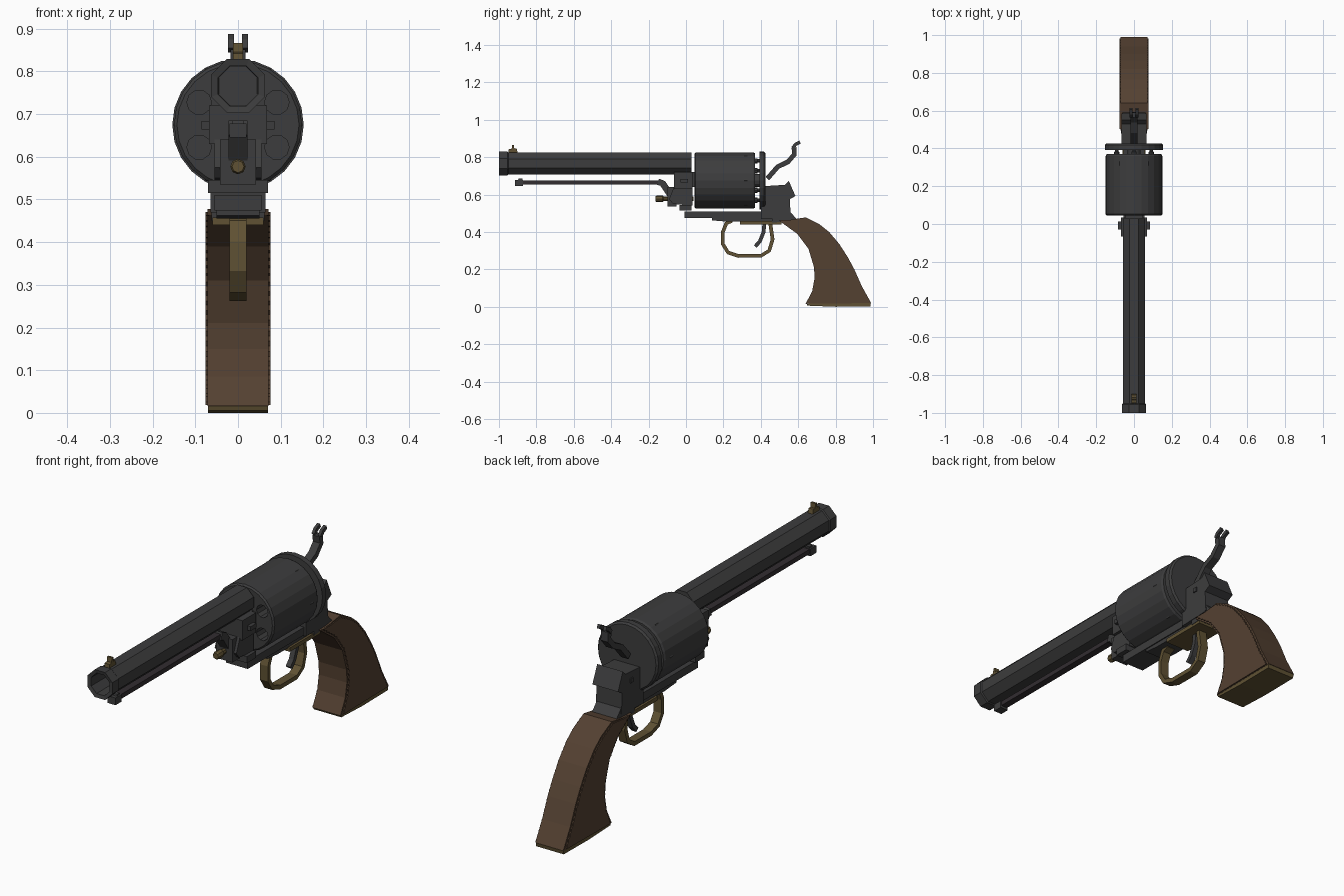
import bpy, bmesh, math
from mathutils import Vector

if "Cube" in bpy.data.objects:
    bpy.data.objects.remove(bpy.data.objects["Cube"])


def material(name, rgb):
    m = bpy.data.materials.new(name)
    m.diffuse_color = (*rgb, 1)
    m.use_nodes = True
    m.node_tree.nodes["Principled BSDF"].inputs["Base Color"].default_value = m.diffuse_color
    return m


STEEL = material("gunmetal", (0.046, 0.046, 0.047))
DARK = material("dark_steel", (0.032, 0.026, 0.030))
WOOD = material("walnut", (0.088, 0.052, 0.031))
BRASS = material("aged_brass", (0.115, 0.083, 0.033))


def finish(name, bm, mat):
    bmesh.ops.recalc_face_normals(bm, faces=bm.faces)
    me = bpy.data.meshes.new(name)
    bm.to_mesh(me)
    bm.free()
    me.materials.append(mat)
    ob = bpy.data.objects.new(name, me)
    bpy.context.collection.objects.link(ob)
    return ob


def slab(name, pts, half, mat, x=0.0):
    """Extrude a (y, z) profile sideways, centred on x."""
    bm = bmesh.new()
    f = bm.faces.new([bm.verts.new((x - half, y, z)) for y, z in pts])
    r = bmesh.ops.extrude_face_region(bm, geom=[f])
    vs = [g for g in r["geom"] if isinstance(g, bmesh.types.BMVert)]
    bmesh.ops.translate(bm, verts=vs, vec=(2 * half, 0, 0))
    return finish(name, bm, mat)


def box(name, half, y0, y1, z0, z1, mat, x=0.0):
    return slab(name, [(y0, z0), (y1, z0), (y1, z1), (y0, z1)], half, mat, x)


def lathe(name, prof, n, mat, x=0.0, z=0.0, turn=0.0):
    """Rings of (y, radius) along the y axis; both ends are capped."""
    bm = bmesh.new()
    rings = []
    for y, r in prof:
        a = [turn + math.tau * i / n for i in range(n)]
        rings.append([bm.verts.new((x + r * math.cos(t), y, z + r * math.sin(t))) for t in a])
    for p, q in zip(rings, rings[1:]):
        for i in range(n):
            j = (i + 1) % n
            bm.faces.new((p[i], p[j], q[j], q[i]))
    bm.faces.new(rings[0])
    bm.faces.new(rings[-1])
    return finish(name, bm, mat)


def strip(name, path, thick, half, mat, x=0.0):
    """Flat band of even thickness following an open (y, z) path."""
    p = [Vector(c) for c in path]
    left, right = [], []
    for i, c in enumerate(p):
        d = (p[min(i + 1, len(p) - 1)] - p[max(i - 1, 0)]).normalized()
        n = Vector((-d.y, d.x)) * thick / 2
        left.append(c + n)
        right.append(c - n)
    return slab(name, [tuple(v) for v in left + right[::-1]], half, mat, x)


# Octagonal barrel with a muzzle band and a recessed bore
K = 1 / math.cos(math.pi / 8)
lathe("barrel", [(-0.82, 0.045 * K), (-0.996, 0.047 * K), (-1.0, 0.063 * K), (-0.955, 0.063 * K),
                 (-0.95, 0.059 * K), (0.03, 0.059 * K)], 8, STEEL, z=0.766, turn=math.pi / 8)
slab("front_sight", [(-0.95, 0.824), (-0.90, 0.824), (-0.905, 0.845), (-0.918, 0.845),
                     (-0.92, 0.866), (-0.93, 0.866), (-0.932, 0.845), (-0.948, 0.842)], 0.012, BRASS)

# Barrel lug under the rear of the barrel
box("barrel_lug_upper", 0.068, -0.065, 0.035, 0.63, 0.72, STEEL)
slab("barrel_lug_lower", [(-0.09, 0.575), (-0.07, 0.55), (0.035, 0.54), (0.035, 0.64), (-0.065, 0.64)],
     0.055, STEEL)
box("lug_foot", 0.07, -0.035, 0.03, 0.515, 0.545, STEEL)
box("wedge", 0.085, -0.03, 0.012, 0.664, 0.684, STEEL)
box("barrel_rear_collar", 0.045, 0.02, 0.05, 0.64, 0.72, STEEL)

# Loading lever, its catch and knuckle
box("lever_rod", 0.016, -0.90, -0.14, 0.655, 0.676, DARK)
box("lever_catch", 0.02, -0.915, -0.872, 0.645, 0.678, STEEL)
slab("lever_catch_stud", [(-0.90, 0.67), (-0.875, 0.67), (-0.875, 0.685), (-0.895, 0.685)], 0.013, STEEL)
strip("lever_knuckle", [(-0.15, 0.668), (-0.125, 0.66), (-0.085, 0.60), (-0.07, 0.555)], 0.035, 0.022, STEEL)
box("lever_bracket", 0.042, -0.10, -0.05, 0.535, 0.64, STEEL)
lathe("lever_pin", [(-0.162, 0.014), (-0.155, 0.018), (-0.125, 0.018), (-0.12, 0.012), (0.04, 0.012)],
      8, BRASS, z=0.577)

# Fluteless cylinder with six chamber mouths
AXIS = 0.675
drum = lathe("cylinder", [(0.045, 0.143), (0.052, 0.150), (0.36, 0.150), (0.37, 0.145)], 24, STEEL, z=AXIS)
for i in range(6):
    a = math.radians(30 + 60 * i)
    cx, cz = 0.105 * math.cos(a), AXIS + 0.105 * math.sin(a)
    cut = lathe("chamber_cutter", [(0.0, 0.029), (0.12, 0.029)], 10, STEEL, cx, cz)
    cut.hide_render = True
    cut.hide_set(True)
    m = drum.modifiers.new("chamber", "BOOLEAN")
    m.operation, m.object, m.solver = "DIFFERENCE", cut, "EXACT"
    lathe("nipple", [(0.365, 0.014), (0.382, 0.014), (0.384, 0.009), (0.398, 0.009)], 8, STEEL, cx, cz)
    # Stop notch plates around the rear of the cylinder
    b = math.radians(60 * i)
    bx, bz = 0.147 * math.cos(b), AXIS + 0.147 * math.sin(b)
    lathe("cylinder_stop", [(0.31, 0.005), (0.33, 0.005)], 6, STEEL, bx, bz)
lathe("arbor", [(0.0, 0.035), (0.41, 0.035)], 12, STEEL, z=AXIS)
lathe("recoil_shield", [(0.392, 0.154), (0.418, 0.154), (0.426, 0.146)], 24, STEEL, z=AXIS)

# Frame
box("frame_strap", 0.055, -0.008, 0.47, 0.474, 0.51, STEEL)
slab("frame_belly", [(0.14, 0.462), (0.22, 0.455), (0.46, 0.455), (0.46, 0.48), (0.14, 0.48)], 0.05, STEEL)
slab("frame_rear", [(0.40, 0.47), (0.55, 0.475), (0.56, 0.48), (0.555, 0.575), (0.585, 0.592),
                    (0.55, 0.672), (0.53, 0.652), (0.42, 0.645), (0.40, 0.645)], 0.065, STEEL)
slab("frame_tang", [(0.46, 0.45), (0.60, 0.46), (0.555, 0.51), (0.46, 0.50)], 0.062, STEEL)
for s in (-1, 1):
    box("frame_screw", 0.004, 0.48, 0.50, 0.60, 0.62, STEEL, x=s * 0.066)

# Hammer with forked spur
strip("hammer", [(0.435, 0.685), (0.49, 0.748), (0.545, 0.775), (0.58, 0.815), (0.577, 0.852)],
      0.026, 0.018, STEEL)
for s in (-1, 1):
    strip("hammer_spur", [(0.572, 0.85), (0.585, 0.868), (0.61, 0.88)], 0.018, 0.007, STEEL, x=s * 0.016)

# Trigger, guard and guard plate
strip("trigger", [(0.42, 0.46), (0.415, 0.40), (0.395, 0.35), (0.37, 0.322)], 0.02, 0.012, STEEL)
box("guard_plate", 0.06, 0.29, 0.51, 0.44, 0.458, BRASS)
strip("trigger_guard", [(0.245, 0.46), (0.215, 0.445), (0.197, 0.40), (0.197, 0.335), (0.225, 0.29),
                        (0.28, 0.272), (0.40, 0.272), (0.445, 0.30), (0.463, 0.36), (0.45, 0.45)],
      0.02, 0.02, BRASS)

# Grip core, with toothed side panels and a brass butt plate
BACK = [(0.64, 0.478), (0.715, 0.44), (0.765, 0.40), (0.82, 0.335), (0.865, 0.265), (0.90, 0.20),
        (0.94, 0.11), (0.99, 0.02)]
FRONT = [(0.64, 0.016), (0.675, 0.085), (0.687, 0.15), (0.685, 0.21), (0.655, 0.31), (0.595, 0.39),
         (0.495, 0.462)]
slab("grip_core", BACK + FRONT + [(0.56, 0.465)], 0.071, WOOD)


def toothed(path, pitch=0.011):
    """Zigzag along a path, alternating between two inward offsets."""
    out, k = [], 0
    for a, b in zip(path, path[1:]):
        a, b = Vector(a), Vector(b)
        d = (b - a).normalized()
        n = Vector((d.y, -d.x))  # points into the grip on a clockwise outline
        steps = max(2, round((b - a).length / pitch))
        for i in range(steps):
            k += 1
            out.append(tuple(a + (b - a) * (i + 0.5) / steps + n * (0.006 if k % 2 else 0.012)))
    return out


for s in (-1, 1):
    slab("grip_panel", toothed(BACK) + toothed(FRONT) + [(0.56, 0.462)], 0.004, WOOD, x=s * 0.072)
slab("butt_plate", [(0.648, 0.006), (0.80, 0.0), (0.985, 0.002), (0.988, 0.02), (0.645, 0.016)], 0.07, BRASS)
